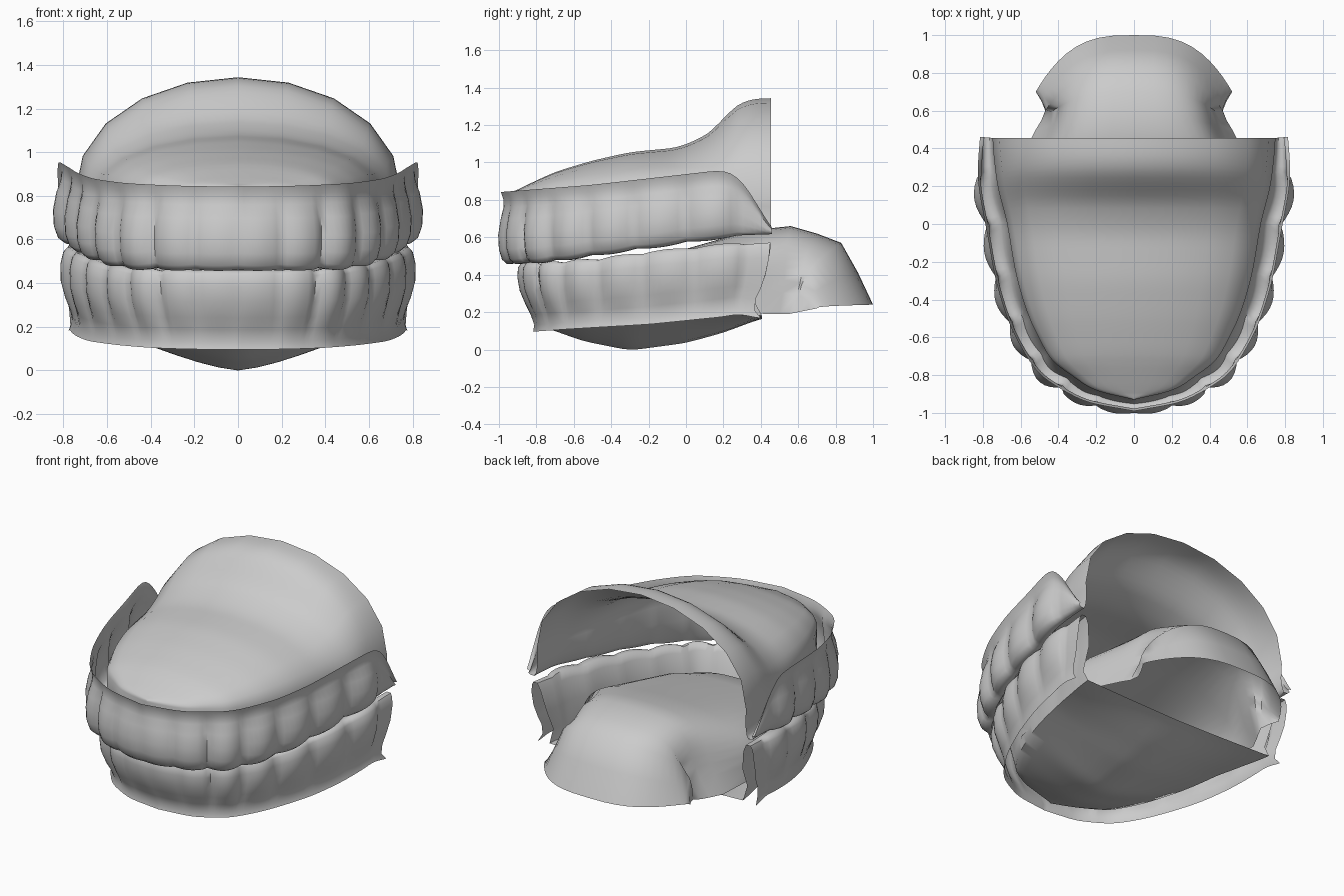
import bpy, bmesh, math
from mathutils import Vector

cube = bpy.data.objects.get("Cube")
if cube:
    bpy.data.objects.remove(cube)

mat = bpy.data.materials.new("plain_grey")
mat.use_nodes = True
GREY = (0.6, 0.6, 0.6, 1)
mat.diffuse_color = GREY
mat.node_tree.nodes["Principled BSDF"].inputs["Base Color"].default_value = GREY


def lerp(keys, x):
    """Piecewise linear value from (position, value) keys."""
    if x <= keys[0][0]:
        return keys[0][1]
    for (a, va), (b, vb) in zip(keys, keys[1:]):
        if x <= b:
            return va + (vb - va) * (x - a) / (b - a)
    return keys[-1][1]


def soft(keys, x, r=0.05):
    """Slightly rounded version of lerp."""
    return (lerp(keys, x - r) + 2 * lerp(keys, x) + lerp(keys, x + r)) / 4


def grid_object(name, rows, mirror=False):
    """Sheet through equal-length rows of points."""
    bm = bmesh.new()
    vs = [[bm.verts.new(p) for p in row] for row in rows]
    for r0, r1 in zip(vs, vs[1:]):
        for i in range(len(r0) - 1):
            bm.faces.new((r0[i], r1[i], r1[i + 1], r0[i + 1]))
    bmesh.ops.remove_doubles(bm, verts=bm.verts, dist=0.0005)
    bmesh.ops.recalc_face_normals(bm, faces=bm.faces)
    me = bpy.data.meshes.new(name)
    bm.to_mesh(me)
    bm.free()
    ob = bpy.data.objects.new(name, me)
    bpy.context.collection.objects.link(ob)
    me.materials.append(mat)
    if mirror:
        m = ob.modifiers.new("mirror", 'MIRROR')
        m.merge_threshold = 0.002
    bpy.ops.object.select_all(action='DESELECT')
    ob.select_set(True)
    bpy.context.view_layer.objects.active = ob
    bpy.ops.object.shade_smooth_by_angle(angle=math.radians(60))
    return ob


def arch_stations(path, teeth, per_tooth=8):
    """Points, outward directions and tooth swell along half of an arch."""
    pts = [Vector((x, y)) for x, y in path]
    dist = [0]
    for a, b in zip(pts, pts[1:]):
        dist.append(dist[-1] + (b - a).length)
    xs, ys = [list(zip(dist, [p[i] for p in pts])) for i in (0, 1)]
    stops, start = [], 0
    for width, size in teeth:
        for k in range(per_tooth):
            u = k / per_tooth
            stops.append((start + width * u, size * math.sin(math.pi * u) + 0.8 * (1 - size)))
        start += width
    for k in range(7):
        stops.append((start + (dist[-1] - start) * k / 6, 0))
    pos = [Vector((lerp(xs, s), lerp(ys, s))) for s, _ in stops]
    for _ in range(12):
        pos = [pos[0]] + [(a + 2 * b + c) / 4 for a, b, c in zip(pos, pos[1:], pos[2:])] + [pos[-1]]
    out = []
    for i, p in enumerate(pos):
        t = pos[min(i + 1, len(pos) - 1)] - pos[max(i - 1, 0)]
        n = Vector((t.y, -t.x)).normalized() if i else Vector((0, -1))
        out.append((p, n, stops[i][1]))
    return out


def arch(name, path, teeth, outer, bite, rim, edge, mid, thick, lean, back, vault):
    """Rim, tooth wall, biting edge, inner wall and vault in one folded sheet."""
    rows = []
    for p, n, b in arch_stations(path, teeth):
        y = p.y
        zb, zr, ze, th, ln = [soft(k, y) for k in (bite, rim, edge, thick, lean)]
        sign = 1 if zr > zb else -1
        zb -= sign * 0.014 * (b - 0.5)
        cut = max(0, (y - 0.2) / 0.25)
        row = []
        # outside, from the rim to the biting edge
        for f, off, swell in outer:
            q = p + n * (off - ln * f + swell * (b - 0.4))
            q.y -= lerp(back, f) * cut
            row.append((max(q.x, 0) if p.x > 0.001 else 0, q.y, zb + (zr - zb) * f))
        # inside wall
        for f, k in ((0.0, 0.75), (0.12, 1.0), (0.45, 1.2), (0.8, 1.15)):
            q = p - n * (th * k - 0.015 * b * (1 - f) + ln * f)
            q.y -= lerp(back, f) * cut
            row.append((max(q.x, 0), q.y, zb + (ze - zb) * f))
        # vault to the centre line
        q = p - n * (th * 1.1 + ln)
        q.y -= lerp(back, 1) * cut
        zm = soft(mid, q.y)
        for r, h in vault:
            row.append((max(q.x, 0) * r, q.y, ze + (zm - ze) * h))
        rows.append(row)
    return grid_object(name, rows, mirror=True)


# vault profiles: a faceted round dome and a shallow keel
dome = [(math.cos(math.pi * k / 10), math.sin(math.pi * k / 10) ** 0.93) for k in range(6)]
keel = [(1 - k / 6, 1 - (1 - k / 6) ** 1.4) for k in range(7)]

# upper teeth, gum and palate
arch("upper_teeth_and_palate",
     [(0, -.975), (.26, -.93), (.5, -.79), (.64, -.55), (.72, -.3), (.77, 0), (.82, .23), (.8, .46)],
     [(.2, .4), (.2, .5), (.22, .9), (.23, .9), (.25, .8), (.28, .8), (.29, .9)],
     [(1, .015, 0), (.9, .002, 0), (.78, 0, .015), (.62, .012, .035), (.4, .022, .045),
      (.2, .018, .045), (.06, .005, .035), (0, -.015, .02)],
     bite=[(-1, .46), (-.75, .47), (-.2, .545), (.2, .6), (.46, .61)],
     rim=[(-1, .84), (-.5, .88), (.2, .96), (.29, .92), (.37, .79), (.5, .58)],
     edge=[(-1, .83), (.5, .8)],
     mid=[(-.95, .83), (-.85, .88), (-.7, .95), (-.5, 1.01), (-.3, 1.055), (-.04, 1.08),
          (.12, 1.15), (.27, 1.31), (.35, 1.34), (.5, 1.345)],
     thick=[(-1, .03), (-.88, .07), (-.6, .085), (0, .09), (.3, .07), (.46, .045)],
     lean=[(0, 0)], back=[(0, 0)], vault=dome)

# lower teeth, gum and floor of the mouth
arch("lower_teeth_and_floor",
     [(0, -.895), (.25, -.865), (.46, -.74), (.6, -.5), (.7, -.25), (.76, 0), (.79, .25), (.8, .45)],
     [(.19, .3), (.19, .4), (.2, .9), (.22, .9), (.25, .8), (.29, .8), (.29, .8)],
     [(1, .01, 0), (.9, -.005, 0), (.75, 0, .012), (.6, .01, .03), (.4, .02, .04),
      (.2, .015, .04), (.06, .003, .03), (0, -.015, .02)],
     bite=[(-.9, .455), (-.5, .48), (-.2, .52), (.2, .56), (.46, .58)],
     rim=[(-.9, .095), (-.2, .135), (.2, .175), (.3, .19), (.45, .165)],
     edge=[(-.9, .15), (0, .19), (.46, .18)],
     mid=[(-.76, .12), (-.55, .045), (-.3, -.005), (0, .035), (.2, .09), (.4, .165), (.5, .18)],
     thick=[(-.9, .04), (-.5, .07), (0, .1), (.46, .07)],
     lean=[(-.9, .09), (-.6, .05), (0, .03), (.46, .03)],
     back=[(0, 0), (.3, .01), (.6, .05), (.85, .1), (1, .05)], vault=keel)

# tongue: an open-bottomed shell, centre line stations (y, top, half width, side lag, base)
stations = [(-.74, .3, .26, 0, .22), (-.6, .39, .4, 0, .22), (-.4, .45, .52, 0, .22),
            (-.1, .51, .59, 0, .23), (.2, .595, .61, 0, .22), (.42, .645, .56, 0, .19),
            (.56, .66, .52, .06, .19), (.7, .62, .49, .15, .19), (.83, .57, .47, .23, .2),
            (.92, .41, .49, .27, .21), (1.0, .24, .52, .3, .22)]
rows = []
for y, top, half, lag, base in stations:
    row = []
    dent = 0.14 if .3 < y < .75 else 0
    for k in range(25):
        a = math.pi * k / 24
        c, f = math.cos(a), math.sin(a) ** 0.7
        # sides pinch in under the crown and flare at the base
        wide = math.copysign(abs(c) ** 0.75, c) * (1 - 4 * dent * f * (1 - f))
        row.append((half * wide, y - lag * abs(wide) ** 3, base + (top - base) * f))
    rows.append(row)
grid_object("tongue", rows)
